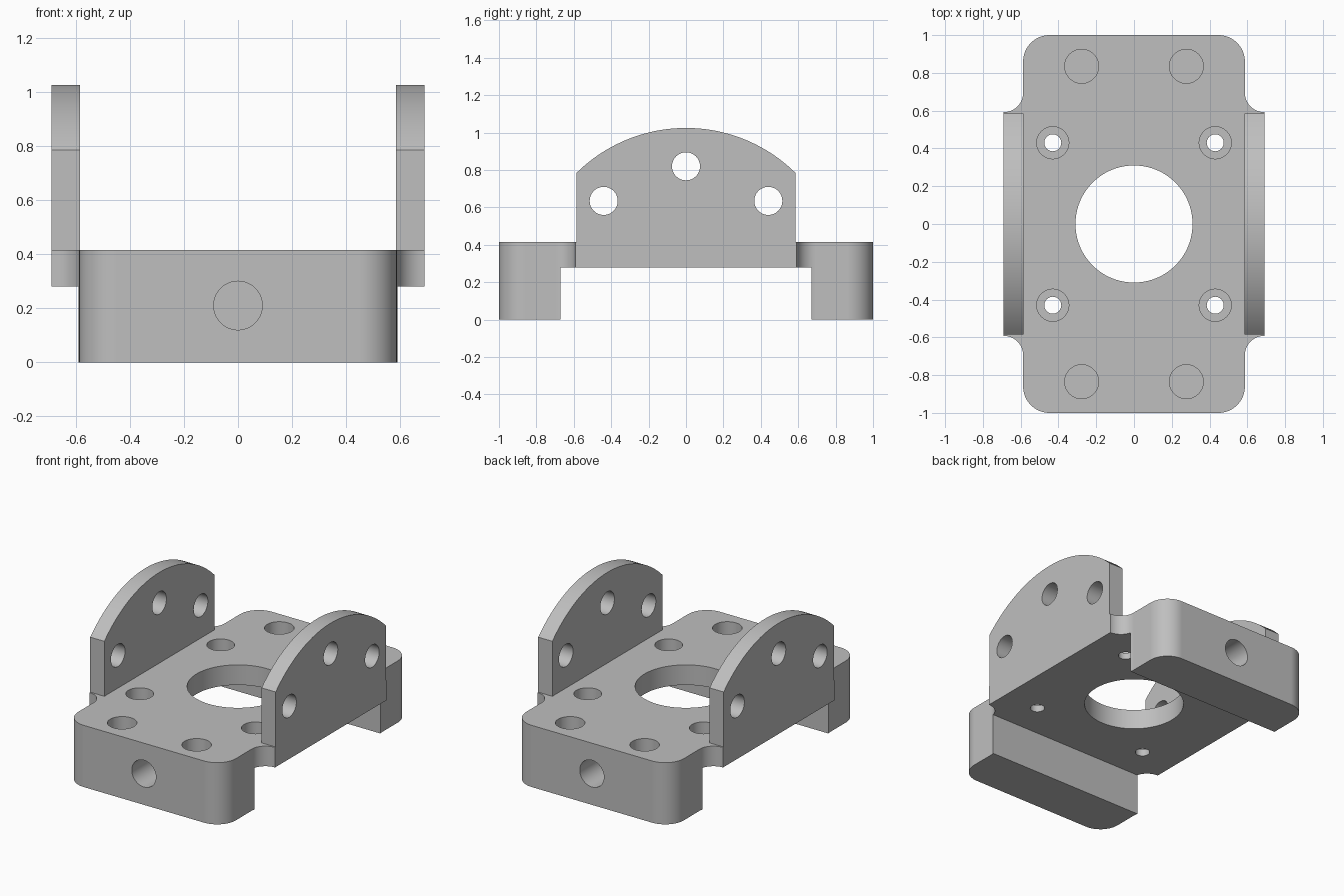
import bpy, bmesh, math
from mathutils import Matrix, Vector

if "Cube" in bpy.data.objects:
    bpy.data.objects.remove(bpy.data.objects["Cube"], do_unlink=True)

# Main dimensions
HALF_W, FLANGE_X, FLANGE_Y = 0.587, 0.69, 0.585
DECK_Z, UNDER_Z, FOOT_Y = 0.415, 0.28, 0.67
SHOULDER_Z, CROWN_Z = 0.785, 1.025


def arc(cx, cy, r, start, end, n=16):
    angles = [math.radians(start + (end - start) * i / n) for i in range(n + 1)]
    return [(cx + r * math.cos(a), cy + r * math.sin(a)) for a in angles]


def make_object(name, bm):
    bmesh.ops.recalc_face_normals(bm, faces=bm.faces)
    mesh = bpy.data.meshes.new(name)
    bm.to_mesh(mesh)
    bm.free()
    ob = bpy.data.objects.new(name, mesh)
    bpy.context.collection.objects.link(ob)
    return ob


def prism(name, points, depth):
    """Extrude a closed list of 3D points along the depth vector."""
    bm = bmesh.new()
    face = bm.faces.new([bm.verts.new(p) for p in points])
    extruded = bmesh.ops.extrude_face_region(bm, geom=[face])["geom"]
    verts = [g for g in extruded if isinstance(g, bmesh.types.BMVert)]
    bmesh.ops.translate(bm, verts=verts, vec=Vector(depth))
    return make_object(name, bm)


def box(name, lo, hi):
    corners = [(lo[0], lo[1]), (hi[0], lo[1]), (hi[0], hi[1]), (lo[0], hi[1])]
    return prism(name, [(x, y, lo[2]) for x, y in corners], (0, 0, hi[2] - lo[2]))


def cylinder(name, centre, radius, length, axis="Z", segments=48):
    turn = {"X": Matrix.Rotation(math.pi / 2, 4, "Y"),
            "Y": Matrix.Rotation(math.pi / 2, 4, "X"),
            "Z": Matrix.Identity(4)}[axis]
    bm = bmesh.new()
    bmesh.ops.create_cone(bm, cap_ends=True, segments=segments, radius1=radius,
                          radius2=radius, depth=length,
                          matrix=Matrix.Translation(centre) @ turn)
    return make_object(name, bm)


def cut(target, cutter):
    mod = target.modifiers.new("cut", "BOOLEAN")
    mod.operation, mod.solver, mod.object = "DIFFERENCE", "EXACT", cutter
    bpy.context.view_layer.objects.active = target
    bpy.ops.object.modifier_apply(modifier=mod.name)
    bpy.data.objects.remove(cutter, do_unlink=True)


# Plan outline: rounded corners and concave reliefs beside the flanges
quarter = arc(FLANGE_X, 0.695, FLANGE_X - HALF_W, 270, 180) \
    + arc(HALF_W - 0.14, 0.86, 0.14, 0, 90)
left_side = [(x, -y) for x, y in reversed(quarter)] + quarter
outline = left_side + [(-x, -y) for x, y in left_side]
bracket = prism("bracket", [(x, y, 0) for x, y in outline], (0, 0, 1.1))

# Arched flange silhouette, cut away above and beyond it
rise = CROWN_Z - SHOULDER_Z
radius = (FLANGE_Y ** 2 + rise ** 2) / (2 * rise)
half = math.degrees(math.asin(FLANGE_Y / radius))
crown = arc(0, CROWN_Z - radius, radius, 90 + half, 90 - half, 40)
waste = [(-1.2, DECK_Z), (-FLANGE_Y, DECK_Z)] + crown \
    + [(FLANGE_Y, DECK_Z), (1.2, DECK_Z), (1.2, 1.3), (-1.2, 1.3)]
cut(bracket, prism("crown_cutter", [(-1, y, z) for y, z in waste], (2, 0, 0)))

# Channel between the flanges, and the space under the deck between the feet
cut(bracket, box("channel_cutter", (-FLANGE_Y, -0.8, DECK_Z), (FLANGE_Y, 0.8, 1.3)))
cut(bracket, box("belly_cutter", (-1, -FOOT_Y, -0.2), (1, FOOT_Y, UNDER_Z)))

# Large centre opening
cut(bracket, cylinder("centre_cutter", (0, 0, 0.35), 0.31, 0.4, segments=96))

for sy in (-1, 1):
    for sx in (-1, 1):
        # Counterbored deck holes
        cut(bracket, cylinder("screw_cutter", (sx * 0.43, sy * 0.43, 0.35), 0.045, 0.4))
        cut(bracket, cylinder("bore_cutter", (sx * 0.43, sy * 0.43, DECK_Z), 0.085, 0.18))
        # Blind holes in the tops of the feet
        cut(bracket, cylinder("foot_cutter", (sx * 0.277, sy * 0.835, DECK_Z), 0.09, 0.48))
    # Blind hole in each end face
    cut(bracket, cylinder("end_cutter", (0, sy, 0.21), 0.09, 0.48, "Y"))

# Three holes through both flanges
for y, z in ((-0.44, 0.635), (0, 0.82), (0.44, 0.635)):
    cut(bracket, cylinder("flange_cutter", (0, y, z), 0.075, 2, "X"))

# Grey metal finish
grey = bpy.data.materials.new("grey metal")
grey.use_nodes = True
colour = (0.52, 0.52, 0.52, 1)
grey.diffuse_color = colour
grey.node_tree.nodes["Principled BSDF"].inputs["Base Color"].default_value = colour
bracket.data.materials.clear()
bracket.data.materials.append(grey)

# Smooth the rounded walls, keep machined edges crisp
bpy.ops.object.select_all(action="DESELECT")
bracket.select_set(True)
bpy.context.view_layer.objects.active = bracket
bpy.ops.object.shade_smooth_by_angle(angle=math.radians(30))
weighted = bracket.modifiers.new("weighted_normals", "WEIGHTED_NORMAL")
weighted.keep_sharp = True
